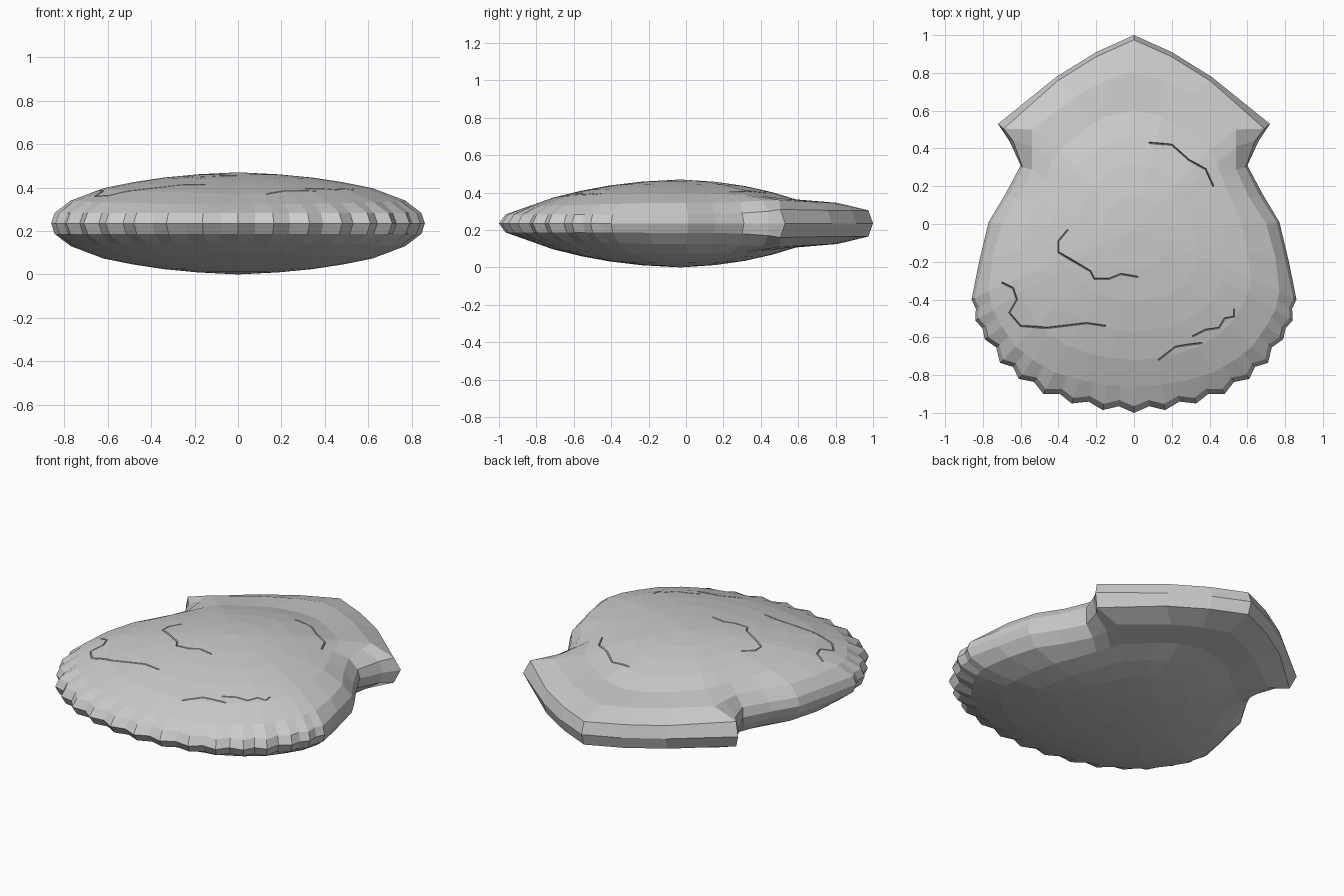
import bpy, bmesh
from mathutils import Vector
from mathutils.bvhtree import BVHTree

if "Cube" in bpy.data.objects:
    bpy.data.objects.remove(bpy.data.objects["Cube"])

MID = 0.235      # height of the seam between both halves
TOP = 0.232      # dome height above the seam

# Right half of the rings, hinge tip down to the flank: (x, y, height off seam)
rim = [(0, 1, 0), (.2, .91, 0), (.41, .78, 0), (.72, .53, 0), (.66, .44, 0),
       (.60, .31, 0), (.68, .16, 0), (.77, .01, 0), (.82, -.2, 0)]
bevel = [(0, .975, .07), (.2, .885, .07), (.405, .757, .07), (.69, .505, .075), (.64, .44, .065),
         (.59, .30, .055), (.665, .15, .05), (.755, .01, .05), (.803, -.2, .05)]
plate = [(0, .81, .11), (.15, .76, .112), (.3, .68, .115), (.54, .5, .125), (.54, .41, .122),
         (.54, .29, .115), (.61, .14, .11), (.70, .0, .11), (.75, -.18, .11)]
dome = [(0, .6, .125), (.15, .57, .13), (.26, .5, .135), (.40, .39, .148), (.44, .32, .152),
        (.47, .24, .155), (.52, .12, .16), (.57, 0, .163), (.60, -.14, .163)]

# Scalloped front edge: listed peaks with valleys between them
peaks = [(.86, -.4), (.84, -.51), (.79, -.61), (.71, -.735), (.61, -.82),
         (.48, -.90), (.33, -.95), (.165, -.985), (0, -1)]
front = []
for i, p in enumerate(peaks):
    front.append((Vector(p), 1.0))
    if i < len(peaks) - 1:
        front.append(((Vector(p) + Vector(peaks[i + 1])) / 2, 0.985 if i < 2 else 0.972))
for i, (p, v) in enumerate(front):
    f = i / (len(front) - 1)
    a = p * v
    rim.append((a.x, a.y, 0))
    a = p * v * (.982 - .017 * f)
    bevel.append((a.x, a.y, .048))
    a = p * (.895 - .035 * f)
    plate.append((a.x, a.y, .105 - .02 * f))
    a = p * .72
    dome.append((a.x, a.y, .162 - .027 * f))


def full(half):
    return half + [(-x, y, z) for x, y, z in reversed(half[1:-1])]


# Shell body: rings shrinking to the crown, repeated below the seam
rings = [full(bevel), full(plate), full(dome)]
for u in (.78, .55, .3):
    rings.append([(x * u, y * u - .03 * (1 - u), d + (TOP - d) * (1 - u * u)) for x, y, d in rings[2]])

bm = bmesh.new()
seam = [bm.verts.new((x, y, MID)) for x, y, z in full(rim)]
n = len(seam)
for side in (1, -1):
    prev = seam
    for ring in rings:
        cur = [bm.verts.new((x, y, MID + side * d)) for x, y, d in ring]
        for i in range(n):
            j = (i + 1) % n
            bm.faces.new((prev[i], prev[j], cur[j], cur[i]))
        prev = cur
    crown = bm.verts.new((0, -.03, MID + side * (TOP + .003)))
    for i in range(n):
        bm.faces.new((prev[i], prev[(i + 1) % n], crown))
bmesh.ops.recalc_face_normals(bm, faces=bm.faces)
tree = BVHTree.FromBMesh(bm)
mesh = bpy.data.meshes.new("shell_body")
bm.to_mesh(mesh)
bm.free()
shell = bpy.data.objects.new("shell_body", mesh)
bpy.context.collection.objects.link(shell)

# Surface cracks as V-shaped grooves
cracks = [
    [(.08, .43), (.2, .42), (.29, .34), (.38, .29), (.42, .2)],
    [(-.35, -.03), (-.40, -.09), (-.40, -.15), (-.23, -.25), (-.21, -.29), (-.13, -.29), (-.07, -.265), (.02, -.28)],
    [(-.70, -.31), (-.64, -.34), (-.62, -.40), (-.66, -.47), (-.60, -.54), (-.46, -.55), (-.25, -.525), (-.15, -.54)],
    [(.13, -.72), (.22, -.65), (.28, -.64), (.36, -.63)],
    [(.31, -.595), (.38, -.56), (.45, -.55), (.48, -.5), (.53, -.49), (.53, -.45)],
]


def groove_cutter(path):
    b = bmesh.new()
    pts = [Vector(p) for p in path]
    prev = None
    for i, p in enumerate(pts):
        t = (pts[min(i + 1, len(pts) - 1)] - pts[max(i - 1, 0)]).normalized()
        s = Vector((-t.y, t.x)) * .009
        z = tree.ray_cast(Vector((p.x, p.y, 2)), Vector((0, 0, -1)))[0].z
        cur = [b.verts.new((p.x + s.x, p.y + s.y, z + .02)),
               b.verts.new((p.x - s.x, p.y - s.y, z + .02)),
               b.verts.new((p.x, p.y, z - .015))]
        if prev:
            for k in range(3):
                m = (k + 1) % 3
                b.faces.new((prev[k], prev[m], cur[m], cur[k]))
        else:
            b.faces.new(cur)
        prev = cur
    b.faces.new(prev)
    bmesh.ops.recalc_face_normals(b, faces=b.faces)
    me = bpy.data.meshes.new("crack_cutter")
    b.to_mesh(me)
    b.free()
    ob = bpy.data.objects.new("crack_cutter", me)
    ob.hide_render = True
    bpy.context.collection.objects.link(ob)
    return ob


def carve(cutter):
    # keep the first solver result that leaves the body whole
    for solver in ('MANIFOLD', 'FLOAT', 'EXACT'):
        mod = shell.modifiers.new("crack", 'BOOLEAN')
        mod.operation = 'DIFFERENCE'
        mod.solver = solver
        mod.object = cutter
        bpy.context.view_layer.update()
        deps = bpy.context.evaluated_depsgraph_get()
        result = bpy.data.meshes.new_from_object(shell.evaluated_get(deps))
        shell.modifiers.remove(mod)
        if len(result.polygons) > len(shell.data.polygons):
            xs = [v.co.x for v in result.vertices]
            if max(xs) - min(xs) > 1.7:
                shell.data = result
                return


for path in cracks:
    cutter = groove_cutter(path)
    carve(cutter)
    bpy.data.objects.remove(cutter)
